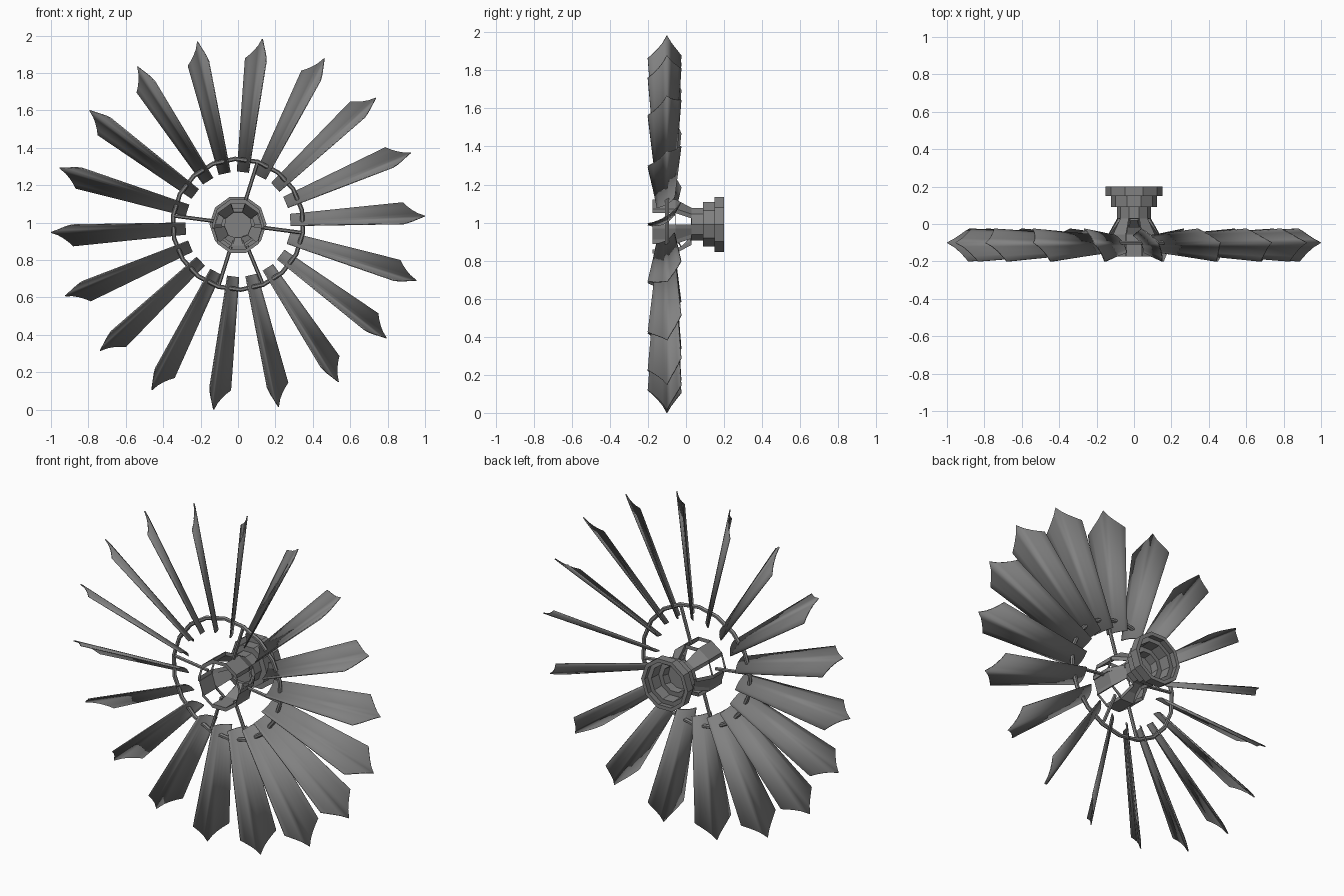
import bpy, bmesh
from math import sin, cos, radians, pi
from mathutils import Vector

cube = bpy.data.objects.get("Cube")
if cube:
    bpy.data.objects.remove(cube, do_unlink=True)

CENTRE = Vector((0, -0.1, 0.991))   # middle of the blade wheel
BLADES = 18
STEP = 360 / BLADES
PHASE = 2.5

metal = bpy.data.materials.new("grey_metal")
metal.use_nodes = True
grey = (0.22, 0.22, 0.22, 1)
metal.diffuse_color = grey
metal.node_tree.nodes["Principled BSDF"].inputs["Base Color"].default_value = grey


def make_object(name, bm, smooth=None):
    bmesh.ops.recalc_face_normals(bm, faces=bm.faces)
    mesh = bpy.data.meshes.new(name)
    bm.to_mesh(mesh)
    bm.free()
    mesh.materials.append(metal)
    obj = bpy.data.objects.new(name, mesh)
    bpy.context.collection.objects.link(obj)
    if smooth:
        bpy.ops.object.select_all(action="DESELECT")
        bpy.context.view_layer.objects.active = obj
        obj.select_set(True)
        bpy.ops.object.shade_smooth_by_angle(angle=radians(smooth))
    return obj


def thicken(obj, amount, offset):
    mod = obj.modifiers.new("thickness", "SOLIDIFY")
    mod.thickness = amount
    mod.offset = offset


def polar(angle, radius):
    a = radians(angle)
    return Vector((cos(a) * radius, 0, sin(a) * radius))


def bridge(bm, loop_a, loop_b, closed=True):
    count = len(loop_a) if closed else len(loop_a) - 1
    faces = []
    for i in range(count):
        j = (i + 1) % len(loop_a)
        faces.append(bm.faces.new((loop_a[i], loop_a[j], loop_b[j], loop_b[i])))
    return faces


# Pitched, cambered blades that flare outwards to a pointed tip
def make_blade(index):
    angle = PHASE + index * STEP
    radial, tangent = polar(angle, 1), polar(angle + 90, 1)
    back = Vector((0, 1, 0))
    pitch = radians(57)
    chord = tangent * cos(pitch) + back * sin(pitch)
    hollow = tangent * sin(pitch) - back * cos(pitch)
    bm = bmesh.new()
    columns = [i / 4 - 1 for i in range(9)]

    def row(half, radius_at):
        return [bm.verts.new(CENTRE + radial * radius_at(u) + chord * u * half
                             + hollow * 0.24 * half * u * u) for u in columns]

    root = row(0.056, lambda u: 0.28)
    tip = row(0.104, lambda u: 1 - 0.115 * abs(u) ** 0.8)
    bridge(bm, root, tip, closed=False)
    thicken(make_object(f"blade_{index + 1}", bm, 30), 0.006, 0)


for k in range(BLADES):
    make_blade(k)

# Rim hoop that runs through the blade roots
bm = bmesh.new()
loops = []
for k in range(BLADES):
    a = PHASE + (k + 0.5) * STEP
    loops.append([bm.verts.new(CENTRE + polar(a, 0.35 + 0.012 * cos(t * pi / 3))
                  + Vector((0, 0.012 * sin(t * pi / 3), 0))) for t in range(6)])
for k in range(BLADES):
    bridge(bm, loops[k], loops[(k + 1) % BLADES])
make_object("rim_hoop", bm, 40)

# Unevenly spaced spokes between hub and hoop
for n, k in enumerate((0, 4, 9, 13, 15)):
    direction = polar(PHASE - STEP / 2 + k * STEP, 1)
    bm = bmesh.new()
    bmesh.ops.create_cone(bm, cap_ends=True, segments=6, radius1=0.01,
                          radius2=0.01, depth=0.225)
    turn = direction.to_track_quat("Z", "Y").to_matrix()
    bmesh.ops.rotate(bm, verts=bm.verts, matrix=turn)
    bmesh.ops.translate(bm, verts=bm.verts, vec=CENTRE + direction * 0.238)
    make_object(f"spoke_{n + 1}", bm, 40)

# Ten-sided hollow hub: drum, tapered shoulder, neck and stepped flange
SIDES = 10
profile = [(-0.175, 0.138), (-0.055, 0.138), (0.03, 0.09), (0.09, 0.09),
           (0.09, 0.122), (0.15, 0.122), (0.15, 0.152), (0.2, 0.152)]
bm = bmesh.new()
rings = []
for y, r in profile:
    rings.append([bm.verts.new(Vector((0, y, CENTRE.z)) + polar(72 + i * 36, r))
                  for i in range(SIDES)])
bands = [bridge(bm, a, b) for a, b in zip(rings, rings[1:])]
# Windows in every other side of the drum and the shoulder
windows = [f for band in bands[:2] for f in band[::2]]
bmesh.ops.inset_individual(bm, faces=windows, thickness=0.016)
bmesh.ops.delete(bm, geom=windows, context="FACES")
hub = make_object("hub", bm)
thicken(hub, 0.022, -1)

# Plate closing the neck
bm = bmesh.new()
bmesh.ops.create_cone(bm, cap_ends=True, segments=SIDES, radius1=0.08,
                      radius2=0.08, depth=0.02)
for v in bm.verts:
    x, y, z = v.co
    v.co = Vector((x, 0.05 + z, y + CENTRE.z))
make_object("neck_plate", bm)
